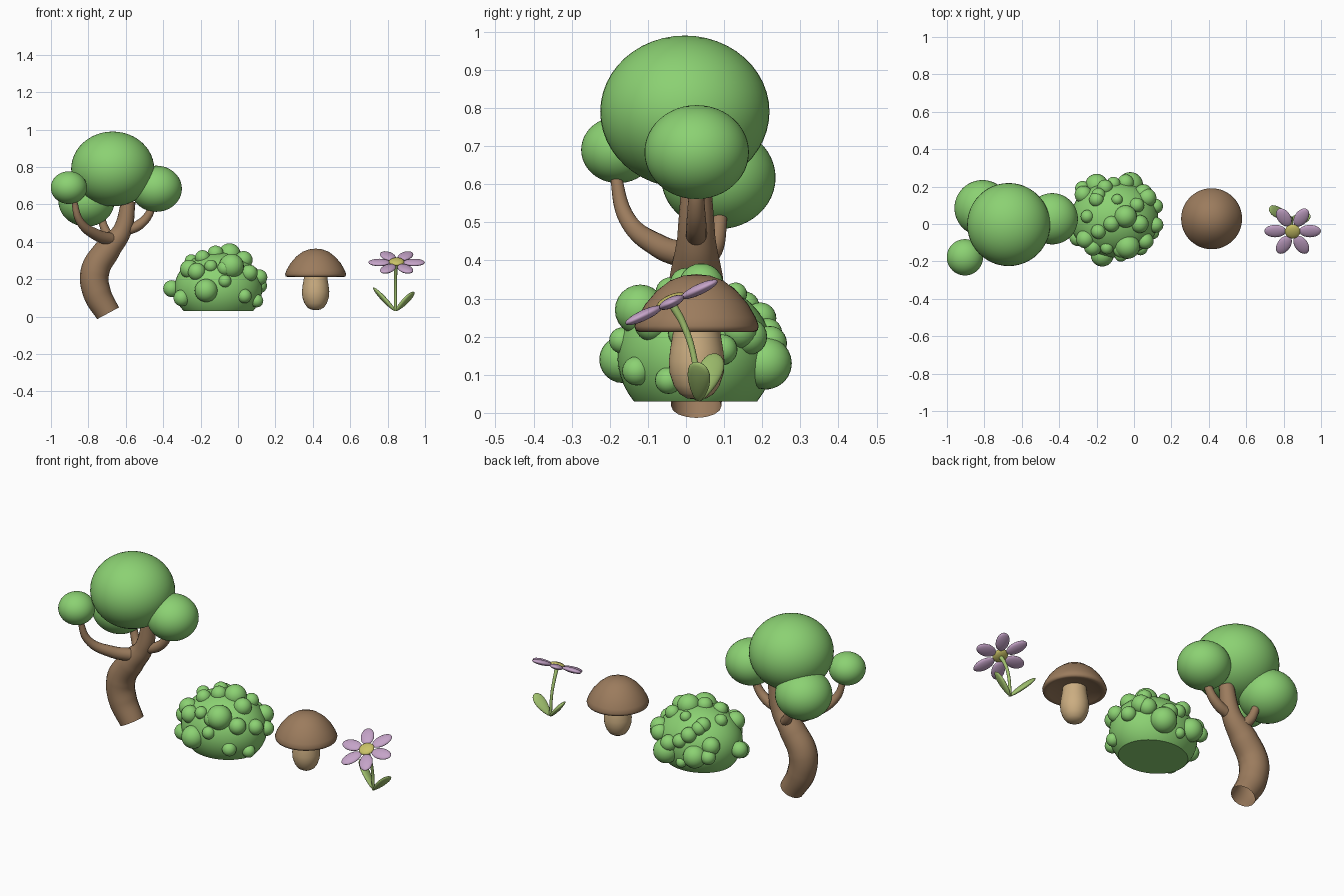
import bpy, bmesh, math
from mathutils import Vector, Matrix

if "Cube" in bpy.data.objects:
    bpy.data.objects.remove(bpy.data.objects["Cube"])


def material(name, rgb):
    m = bpy.data.materials.new(name)
    m.diffuse_color = (*rgb, 1)
    m.use_nodes = True
    m.node_tree.nodes["Principled BSDF"].inputs["Base Color"].default_value = m.diffuse_color
    return m


GREEN = material("foliage_green", (0.26, 0.64, 0.17))
BARK = material("bark_brown", (0.33, 0.20, 0.11))
TAN = material("stalk_tan", (0.60, 0.42, 0.22))
LILAC = material("petal_lilac", (0.56, 0.37, 0.58))
YELLOW = material("centre_yellow", (0.60, 0.55, 0.14))
LEAF = material("leaf_green", (0.36, 0.54, 0.16))


def finish(bm, name, mat):
    me = bpy.data.meshes.new(name)
    bm.to_mesh(me)
    bm.free()
    me.shade_smooth()
    me.materials.append(mat)
    ob = bpy.data.objects.new(name, me)
    bpy.context.collection.objects.link(ob)
    return ob


def add_ball(bm, loc, scale, rot=Matrix(), seg=32):
    mat = Matrix.Translation(loc) @ rot @ Matrix.Diagonal((*scale, 1))
    bmesh.ops.create_uvsphere(bm, u_segments=seg, v_segments=seg // 2, radius=1, matrix=mat)


def ball(name, loc, scale, mat, rot=Matrix(), seg=32):
    bm = bmesh.new()
    add_ball(bm, loc, scale, rot, seg)
    return finish(bm, name, mat)


def tube(name, pts, mat, caps=True):
    # pts: (x, y, z, radius) along a smooth path
    cu = bpy.data.curves.new(name, 'CURVE')
    cu.dimensions = '3D'
    cu.bevel_depth = 1
    cu.bevel_resolution = 6
    cu.use_fill_caps = caps
    sp = cu.splines.new('BEZIER')
    sp.bezier_points.add(len(pts) - 1)
    sp.resolution_u = 10
    for bp, (x, y, z, r) in zip(sp.bezier_points, pts):
        bp.co = (x, y, z)
        bp.radius = r
        bp.handle_left_type = bp.handle_right_type = 'AUTO'
    cu.materials.append(mat)
    ob = bpy.data.objects.new(name, cu)
    bpy.context.collection.objects.link(ob)
    bpy.ops.object.select_all(action='DESELECT')
    ob.select_set(True)
    bpy.context.view_layer.objects.active = ob
    bpy.ops.object.convert(target='MESH')
    bpy.context.object.data.shade_smooth()


def lathe(name, profile, loc, mat):
    bm = bmesh.new()
    vs = [bm.verts.new((r, 0, z)) for r, z in profile]
    es = [bm.edges.new(p) for p in zip(vs, vs[1:])]
    bmesh.ops.spin(bm, geom=vs + es, axis=(0, 0, 1), cent=(0, 0, 0),
                   angle=math.tau, steps=48, use_duplicate=False)
    bmesh.ops.remove_doubles(bm, verts=bm.verts, dist=1e-5)
    bmesh.ops.recalc_face_normals(bm, faces=bm.faces)
    finish(bm, name, mat).location = loc


# Tree: curved trunk and three branches
tube("tree_trunk", [(-.695, .027, .018, .066), (-.755, .027, .13, .075), (-.765, .027, .24, .077),
                    (-.70, .027, .355, .070), (-.62, .027, .46, .050), (-.585, .027, .62, .038)],
     BARK, caps=False)
tube("branch_left", [(-.67, .01, .41, .036), (-.755, -.07, .437, .031),
                     (-.845, -.155, .51, .022), (-.88, -.188, .64, .014)], BARK)
tube("branch_right", [(-.60, .027, .46, .028), (-.53, .027, .49, .027),
                      (-.475, .027, .55, .022), (-.45, .027, .64, .016)], BARK)
tube("branch_back", [(-.65, .04, .40, .030), (-.69, .07, .43, .027),
                     (-.72, .085, .49, .022), (-.74, .09, .58, .018)], BARK)

# Tree: slightly flattened round crowns
for name, loc, r in [("crown_main", (-.67, -.003, .79), .222), ("crown_right", (-.437, .028, .684), .137),
                     ("crown_left", (-.904, -.178, .69), .097), ("crown_back", (-.81, .085, .617), .150)]:
    ball(name, loc, (r, r, r * .9), GREEN, seg=48)

# Bush: dome cut flat underneath
C, R = Vector((-.105, .025, .15)), Vector((.235, .205, .195))
bm = bmesh.new()
add_ball(bm, C, R, seg=48)
cut = bmesh.ops.bisect_plane(bm, geom=bm.verts[:] + bm.edges[:] + bm.faces[:],
                             plane_co=(0, 0, .03), plane_no=(0, 0, -1), clear_outer=True)
bmesh.ops.contextual_create(bm, geom=[e for e in cut['geom_cut'] if isinstance(e, bmesh.types.BMEdge)])
bush = finish(bm, "bush_body", GREEN)
bush.data.set_sharp_from_angle(angle=math.radians(40))

# Bush: bumps seated on the dome, listed as seen from front, back and top
front = [(-.17, .14, .065), (-.035, .27, .07), (-.145, .27, .036), (-.07, .19, .036), (.035, .11, .04),
         (-.22, .24, .05), (-.30, .10, .047), (.10, .085, .037)]
back = [(-.20, .14, .065), (-.02, .13, .072), (-.11, .21, .04), (.05, .20, .05),
        (-.27, .20, .05), (-.12, .09, .03), (-.19, .28, .04)]
top = [(-.12, 0, .043), (-.045, .04, .06), (-.155, .195, .042), (-.045, .22, .045), (.07, .14, .05),
       (.115, .095, .04), (.115, -.005, .042), (.06, -.09, .045), (-.07, -.14, .04),
       (-.26, -.08, .05), (-.275, .19, .04), (-.20, .13, .04), (-.09, .13, .03), (.015, .10, .04),
       (-.25, .04, .035), (.03, 0, .048), (-.19, -.04, .04), (-.355, .02, .045)]


def depth(a, b):
    return math.sqrt(max(0, 1 - a * a - b * b)) * .97


bm = bmesh.new()
for side, bumps in ((-1, front), (1, back)):
    for x, z, r in bumps:
        d = depth((x - C.x) / R.x, (z - C.z) / R.z)
        add_ball(bm, (x, C.y + side * R.y * d, z), (r * .95,) * 3, seg=24)
for x, y, r in top:
    d = depth((x - C.x) / R.x, (y - C.y) / R.y)
    add_ball(bm, (x, y, C.z + R.z * d), (r,) * 3, seg=24)
finish(bm, "bush_bumps", GREEN)

# Mushroom
lathe("mushroom_cap", [(0, .364), (.035, .360), (.07, .347), (.105, .320), (.135, .285), (.155, .25),
                       (.163, .228), (.160, .216), (.150, .212), (.135, .216), (.10, .228), (0, .235)],
      (.415, .028, 0), BARK)
lathe("mushroom_stalk", [(0, .035), (.025, .038), (.045, .050), (.060, .072), (.071, .105),
                         (.073, .135), (.069, .17), (.063, .205), (.06, .24)], (.415, .028, 0), TAN)

# Flower: tilted head with six petals
head = Matrix.Translation((.848, -.038, .29)) @ Matrix.Rotation(math.radians(25), 4, 'X')
bm = bmesh.new()
for i in range(6):
    m = head @ Matrix.Rotation(i * math.tau / 6, 4, 'Z') @ Matrix.Translation((.093, 0, 0))
    add_ball(bm, m.translation, (.058, .036, .014), m.to_3x3().to_4x4(), 24)
finish(bm, "flower_petals", LILAC)
ball("flower_centre", head @ Vector((0, 0, .004)), (.041, .041, .016), YELLOW, head.to_3x3().to_4x4())

# Flower: stem and two leaves that start at its foot
FOOT = Vector((.842, .032, .03))
tube("flower_stem", [(*FOOT, .007), (.842, .022, .15), (.843, -.008, .235), (.847, -.036, .285)]
     and [(*FOOT, .008), (.842, .020, .15, .008), (.843, -.008, .235, .009), (.847, -.036, .285, .011)], LEAF)
for name, tip, roll in (("leaf_left", (.722, .082, .155), 25), ("leaf_right", (.942, .035, .132), -25)):
    axis = Vector(tip) - FOOT
    half = axis.length / 2
    rot = axis.to_track_quat('X', 'Z').to_matrix().to_4x4() @ Matrix.Rotation(math.radians(roll), 4, 'X')
    leaf = ball(name, (0, 0, 0), (half, .038, .013), LEAF, seg=24)
    for v in leaf.data.vertices:  # narrow the foot end
        v.co.y *= .8 + .3 * v.co.x / half
    leaf.data.transform(Matrix.Translation(FOOT + axis / 2) @ rot)
